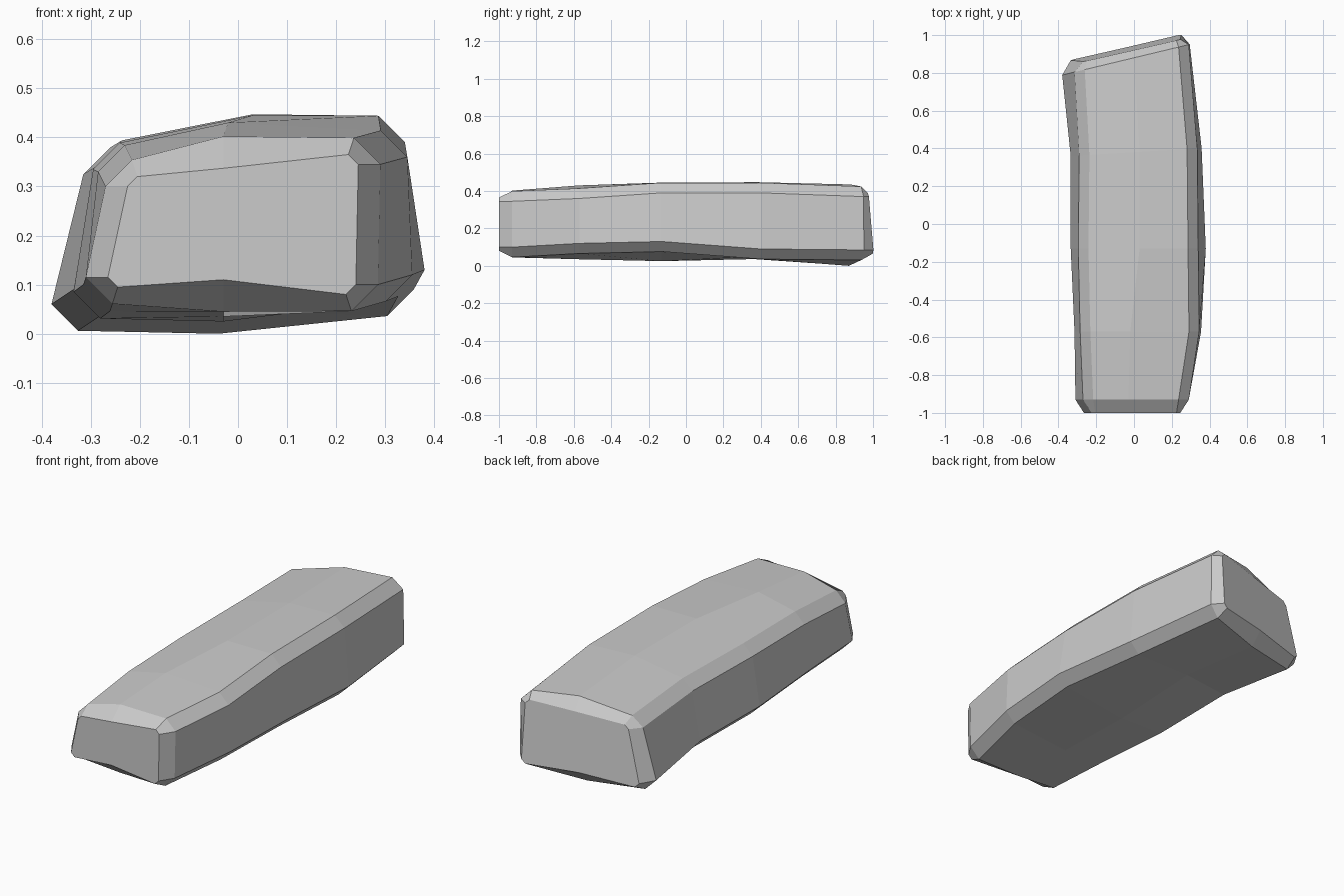
import bpy
import bmesh

default_cube = bpy.data.objects.get("Cube")
if default_cube:
    bpy.data.objects.remove(default_cube, do_unlink=True)

# Stone colour
stone_grey = bpy.data.materials.new("stone grey")
stone_grey.use_nodes = True
colour = (0.6, 0.6, 0.6, 1)
stone_grey.diffuse_color = colour
stone_grey.node_tree.nodes["Principled BSDF"].inputs["Base Color"].default_value = colour

# Cross-sections from front to back. Each holds the depth, the sideways skew,
# the side points (right low, right high, left high, left low),
# and the middle points of the underside and the top.
SECTIONS = [
    (-0.93, 0, (-.31, .115), (-.27, .30), (.29, .345), (.285, .10), (-.03, .045), (-.03, .402)),
    (-0.57, 0, (-.315, .10), (-.285, .33), (.345, .36), (.355, .12), (-.03, .035), (-.02, .43)),
    (-0.13, 0, (-.335, .085), (-.295, .335), (.34, .39), (.38, .13), (-.03, .025), (.03, .445)),
    (0.38, 0.06, (-.335, .09), (-.29, .34), (.335, .39), (.358, .09), (-.03, .05), (.03, .447)),
    (0.88, 0.24, (-.38, .06), (-.315, .325), (.29, .37), (.295, .085), (-.04, 0), (0, .435)),
]


def outline(section, cut, inset=0, shrink=0):
    """Ten (x, z) points: four chamfered corners plus the two middle points."""
    low_r, high_r, high_l, low_l, under, top = section[2:]

    def corner(point, side, up):
        x, z = point[0] - side * inset, point[1]
        return (x, z), (x - side * cut, z + up * cut)

    a, b = corner(low_r, -1, -1)
    c, d = corner(high_r, -1, 1)
    e, f = corner(high_l, 1, 1)
    g, h = corner(low_l, 1, -1)
    return [a, c, d, (top[0], top[1] - shrink), f, e,
            g, h, (under[0], under[1] + shrink), b]


def add_ring(bm, points, depth, skew, lean=0):
    return [bm.verts.new((x, depth + skew * x - lean * z, z)) for x, z in points]


# Stone slab: lofted sections with a smaller chamfered cap at each end
bm = bmesh.new()
first, last = SECTIONS[0], SECTIONS[-1]
cap = dict(cut=0.02, inset=0.045, shrink=0.065)
rings = [add_ring(bm, outline(first, **cap), -1, 0)]
rings += [add_ring(bm, outline(s, 0.054), s[0], s[1]) for s in SECTIONS]
rings.append(add_ring(bm, outline(last, **cap), 0.95, 0.235, 0.08))

for near, far in zip(rings, rings[1:]):
    for i in range(len(near)):
        j = (i + 1) % len(near)
        bm.faces.new((near[i], near[j], far[j], far[i]))
bm.faces.new(rings[0])
bm.faces.new(rings[-1])
bmesh.ops.recalc_face_normals(bm, faces=bm.faces)

mesh = bpy.data.meshes.new("stone_slab")
bm.to_mesh(mesh)
bm.free()
mesh.materials.append(stone_grey)
slab = bpy.data.objects.new("stone_slab", mesh)
bpy.context.collection.objects.link(slab)
